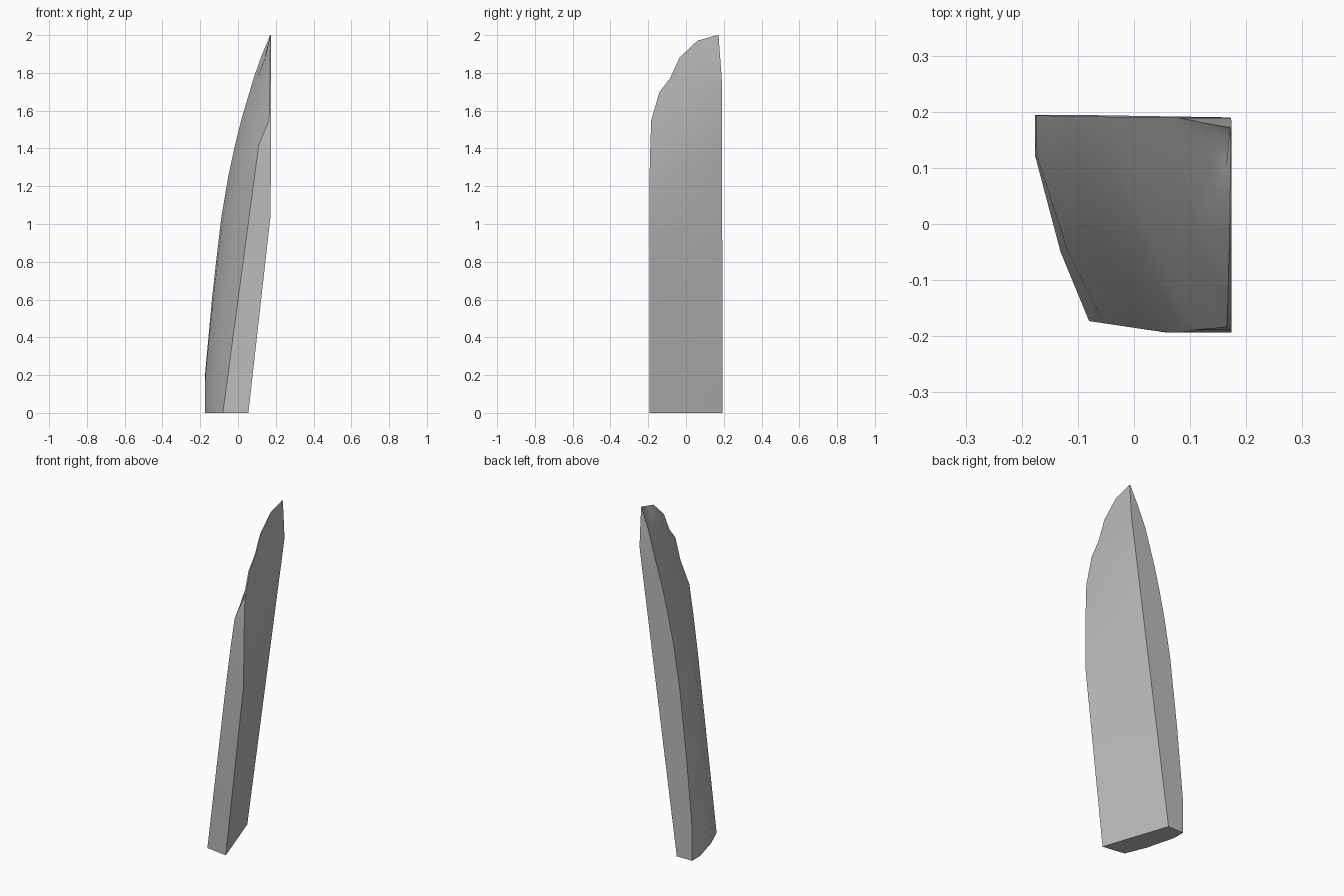
import bpy
import bmesh
import math

cube = bpy.data.objects.get("Cube")
if cube:
    bpy.data.objects.remove(cube, do_unlink=True)

# One plain grey stone material
stone = bpy.data.materials.new("stone_grey")
stone.use_nodes = True
grey = (0.5, 0.5, 0.5, 1)
stone.diffuse_color = grey
bsdf = next(n for n in stone.node_tree.nodes if n.type == 'BSDF_PRINCIPLED')
bsdf.inputs["Base Color"].default_value = grey
bsdf.inputs["Roughness"].default_value = 0.8


def sample(curve, z):
    """Piecewise linear lookup of a (z, value) profile."""
    for (z0, v0), (z1, v1) in zip(curve, curve[1:]):
        if z <= z1:
            return v0 + (v1 - v0) * (z - z0) / (z1 - z0)
    return curve[-1][1]


# Profiles running up the shard
crest_x = [(0, -.176), (.2, -.175), (.6, -.138), (1, -.094), (1.25, -.052),
           (1.5, .002), (1.83, .1), (2, .17)]
front_left_x = [(0, -.08), (1.42, .11), (1.55, .165), (2, .172)]
front_y = [(0, -.193), (1.3, -.193), (1.55, -.184), (1.7, -.14), (1.77, -.085),
           (1.88, -.035), (1.97, .06), (2, .165)]
back_y = [(0, .194), (1.76, .19), (2, .172)]
levels = [0, .2, .4, .6, .8, 1.03, 1.25, 1.42, 1.55, 1.7, 1.77, 1.88, 1.97, 2]
LIMIT = .174


def section(z):
    """Cross-section of the shard, clockwise from the front right corner."""
    yf, yb = sample(front_y, z), sample(back_y, z)
    depth = yb - yf
    crest = sample(crest_x, z)
    fl = sample(front_left_x, z)
    fr, br = .055 + .1125 * z, -.075 + .14 * z
    flat = [(fr, yf), ((fr + br) / 2, (yf + yb) / 2), (br, yb)]
    curved = [(crest, yb), (crest + .01 * z, yb - depth * .19),
              (crest + (fl - crest) * .47, yb - depth * .63),
              (fl, yf + .02 * max(0, 1 - z))]
    return [(min(x, LIMIT), y, z) for x, y in flat + curved]


# Loft the sections into one closed shard
bm = bmesh.new()
rings = [[bm.verts.new(p) for p in section(z)] for z in levels]
for low, high in zip(rings, rings[1:]):
    for i in range(len(low)):
        j = (i + 1) % len(low)
        bm.faces.new((low[i], low[j], high[j], high[i]))
bm.faces.new(rings[0])
bm.faces.new(rings[-1])
bmesh.ops.remove_doubles(bm, verts=bm.verts, dist=.002)
bmesh.ops.recalc_face_normals(bm, faces=bm.faces)

mesh = bpy.data.meshes.new("stone_shard")
bm.to_mesh(mesh)
bm.free()
mesh.materials.append(stone)
shard = bpy.data.objects.new("stone_shard", mesh)
bpy.context.collection.objects.link(shard)

# Smooth the curved side, keep the main edges crisp
bpy.ops.object.select_all(action='DESELECT')
shard.select_set(True)
bpy.context.view_layer.objects.active = shard
bpy.ops.object.shade_smooth_by_angle(angle=math.radians(35))
